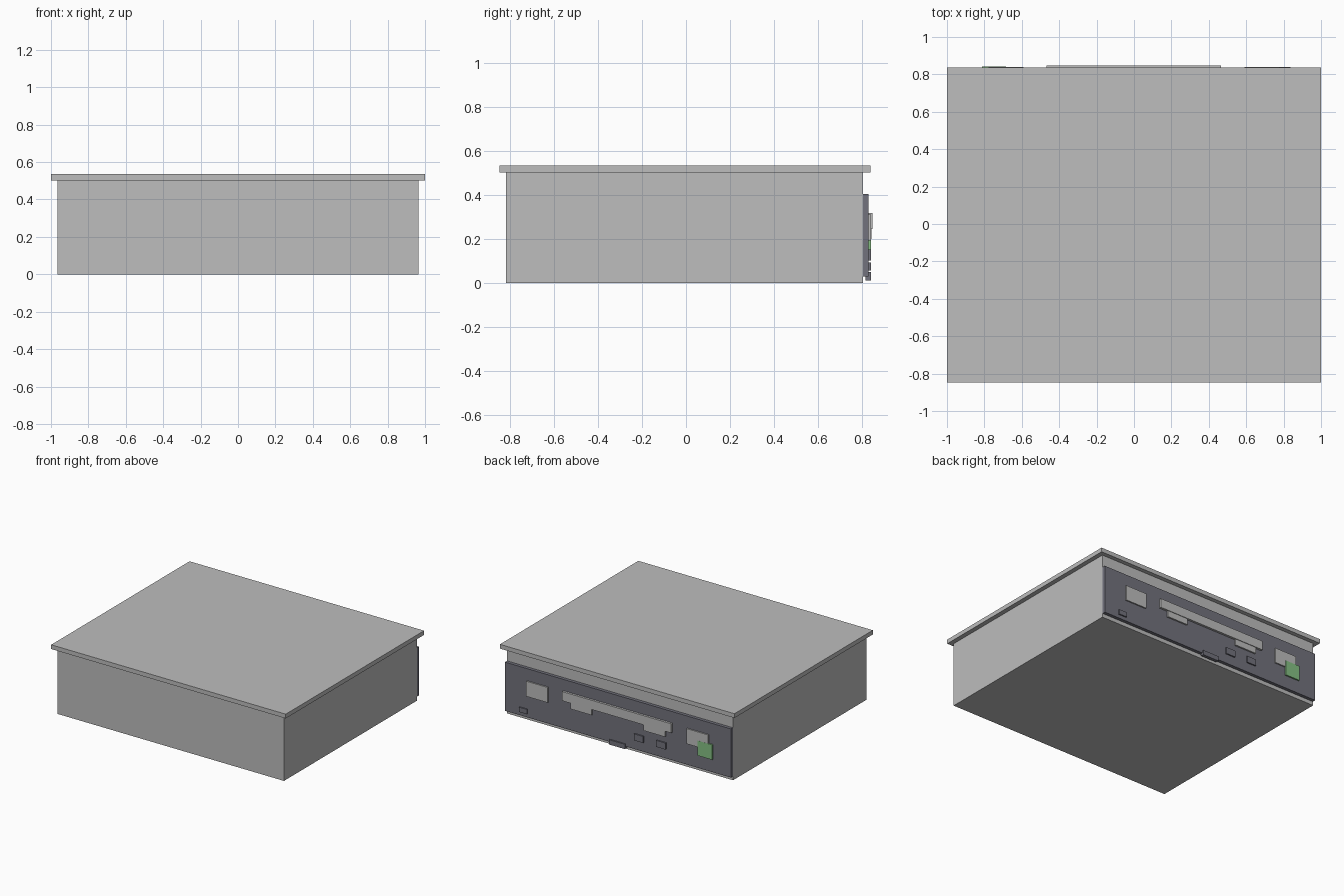
import bpy

cube = bpy.data.objects.get("Cube")
if cube:
    bpy.data.objects.remove(cube, do_unlink=True)


def material(name, colour):
    m = bpy.data.materials.new(name)
    m.use_nodes = True
    m.diffuse_color = (*colour, 1)
    m.node_tree.nodes["Principled BSDF"].inputs["Base Color"].default_value = (*colour, 1)
    return m


GREY = material("light grey metal", (0.51, 0.51, 0.51))
DARK = material("dark grey plastic", (0.17, 0.17, 0.205))
GREEN = material("green terminal", (0.24, 0.53, 0.23))


def box(name, x, y, z, mat):
    """Axis-aligned box from (low, high) pairs."""
    bpy.ops.mesh.primitive_cube_add(size=1, location=[(a + b) / 2 for a, b in (x, y, z)])
    ob = bpy.context.object
    ob.name = ob.data.name = name
    ob.scale = [b - a for a, b in (x, y, z)]
    bpy.ops.object.transform_apply(location=False, rotation=False, scale=True)
    ob.data.materials.append(mat)
    return ob


# Housing and overhanging lid
box("housing", (-0.965, 0.965), (-0.818, 0.805), (0, 0.502), GREY)
box("lid", (-1, 1), (-0.847, 0.838), (0.502, 0.535), GREY)

# Back panel
PANEL = 0.83
box("back_panel", (-0.963, 0.963), (0.805, PANEL), (0.03, 0.405), DARK)


def fitting(name, x, z, depth, mat):
    """Part standing out from the back panel."""
    return box(name, x, (PANEL - 0.014, PANEL + depth), z, mat)


# Metal plates and the long strip with its two tabs
fitting("left_plate", (0.592, 0.775), (0.195, 0.312), 0.010, GREY)
fitting("right_plate", (-0.777, -0.592), (0.195, 0.312), 0.010, GREY)
fitting("long_strip", (-0.467, 0.465), (0.247, 0.318), 0.017, GREY)
fitting("left_tab", (0.216, 0.394), (0.2, 0.25), 0.012, GREY)
fitting("right_tab", (-0.41, -0.225), (0.2, 0.25), 0.012, GREY)

# Sockets
fitting("inner_socket", (-0.223, -0.143), (0.102, 0.152), 0.010, DARK)
fitting("outer_socket", (-0.413, -0.333), (0.102, 0.152), 0.010, DARK)
fitting("left_socket", (0.77, 0.838), (0.058, 0.095), 0.010, DARK)
fitting("lower_latch", (-0.067, 0.07), (0.013, 0.05), 0.010, DARK)
fitting("green_terminal", (-0.812, -0.685), (0.13, 0.245), 0.011, GREEN)
